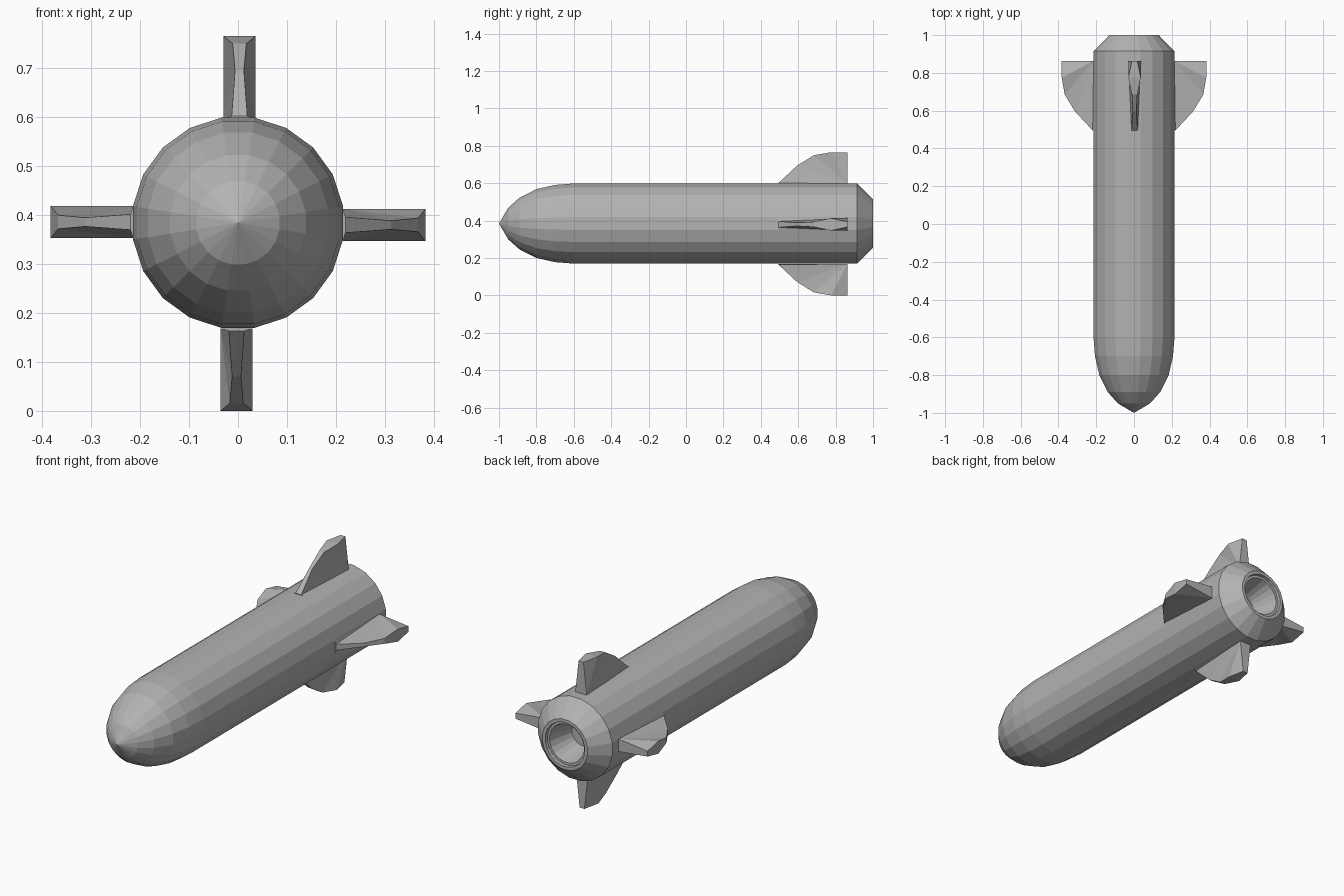
import bpy, bmesh, math
from mathutils import Matrix, Vector

if "Cube" in bpy.data.objects:
    bpy.data.objects.remove(bpy.data.objects["Cube"], do_unlink=True)

# Single painted metal colour
COLOUR = (0.45, 0.45, 0.45, 1)
metal = bpy.data.materials.new("grey metal")
metal.use_nodes = True
metal.diffuse_color = COLOUR
metal.node_tree.nodes["Principled BSDF"].inputs["Base Color"].default_value = COLOUR

SIDES = 20
AXIS_Z = 0.384


def make_object(name, bm):
    bmesh.ops.recalc_face_normals(bm, faces=bm.faces)
    mesh = bpy.data.meshes.new(name)
    bm.to_mesh(mesh)
    bm.free()
    mesh.materials.append(metal)
    obj = bpy.data.objects.new(name, mesh)
    bpy.context.collection.objects.link(obj)
    return obj


def lathe(name, profile):
    """Turn (y, radius) points about the long axis; ends at radius 0 close up."""
    bm = bmesh.new()
    verts = [bm.verts.new((r, y, 0)) for y, r in profile]
    edges = [bm.edges.new(pair) for pair in zip(verts, verts[1:])]
    start = Matrix.Rotation(math.pi / SIDES, 3, 'Y')
    bmesh.ops.rotate(bm, verts=verts, cent=(0, 0, 0), matrix=start)
    bmesh.ops.spin(bm, geom=verts + edges, cent=(0, 0, 0), axis=(0, 1, 0),
                   angle=math.tau, steps=SIDES, use_duplicate=False)
    bmesh.ops.remove_doubles(bm, verts=bm.verts, dist=0.0005)
    bmesh.ops.translate(bm, verts=bm.verts, vec=(0, 0, AXIS_Z))
    return make_object(name, bm)


# Hull: rounded nose, straight tube, tapered tail, hollow stepped nozzle
lathe("hull", [(-1, 0), (-0.95, 0.086), (-0.89, 0.14), (-0.8, 0.186),
               (-0.7, 0.209), (-0.6, 0.217), (0.915, 0.217),
               (1, 0.132), (1, 0.115), (0.985, 0.113), (0.985, 0.1),
               (0.85, 0.065), (0.85, 0)])

# Fin outline: position along the hull, distance from axis, half width
OUTLINE = [(0.495, 0.219, 0.016), (0.595, 0.312, 0.009), (0.685, 0.367, 0.014),
           (0.775, 0.3825, 0.033), (0.863, 0.3825, 0.014)]
BASE = 0.214


def make_fin(name, angle):
    bm = bmesh.new()
    rims, feet = [], []
    for side in (-1, 1):
        rim = [bm.verts.new((side * w, y, h)) for y, h, w in OUTLINE]
        front = bm.verts.new((side * 0.033, 0.495, BASE))
        back = bm.verts.new((side * 0.033, 0.863, BASE))
        # Flank as a fan from the rear foot
        chain = [front] + rim
        for a, b in zip(chain, chain[1:]):
            bm.faces.new((back, a, b))
        rims.append(rim)
        feet.append((front, back))
    # Edge strip along the outline
    for i in range(len(OUTLINE) - 1):
        bm.faces.new((rims[0][i], rims[0][i + 1], rims[1][i + 1], rims[1][i]))
    # Leading, trailing and foot faces
    (f0, b0), (f1, b1) = feet
    bm.faces.new((f0, f1, rims[1][0], rims[0][0]))
    bm.faces.new((b0, b1, rims[1][-1], rims[0][-1]))
    bm.faces.new((f0, f1, b1, b0))
    # Small sideways shift, then swing around the hull
    bmesh.ops.translate(bm, verts=bm.verts, vec=(0.003, 0, 0))
    bm.transform(Matrix.Translation(Vector((0, 0, AXIS_Z - 0.0015)))
                 @ Matrix.Rotation(angle, 4, 'Y'))
    return make_object(name, bm)


for i, name in enumerate(("top_fin", "left_fin", "bottom_fin", "right_fin")):
    make_fin(name, i * math.pi / 2)
